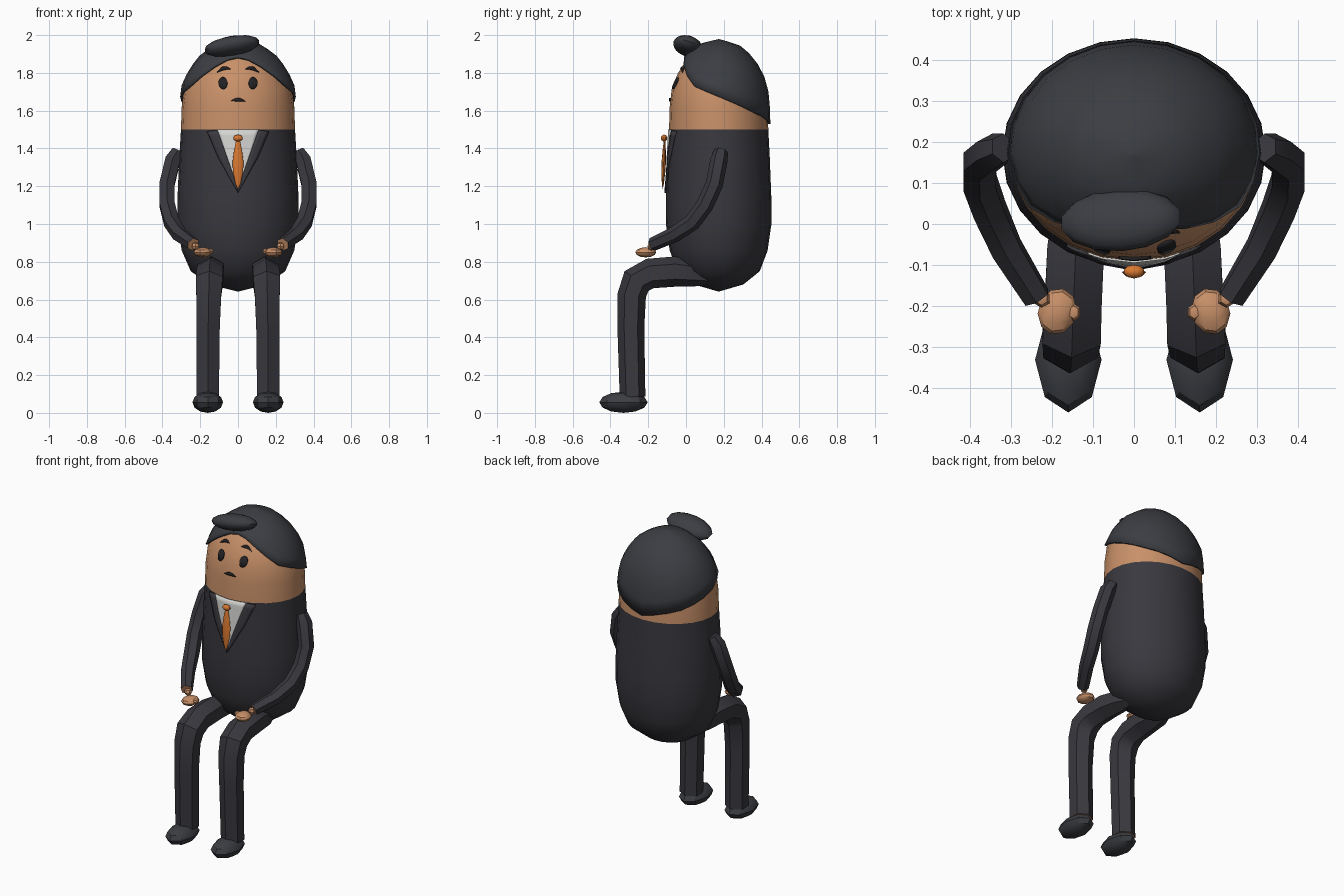
import bpy, bmesh, math
from mathutils import Vector, Matrix
from mathutils.bvhtree import BVHTree

if "Cube" in bpy.data.objects:
    bpy.data.objects.remove(bpy.data.objects["Cube"])


def material(name, rgb):
    m = bpy.data.materials.new(name)
    m.diffuse_color = (*rgb, 1)
    m.use_nodes = True
    m.node_tree.nodes["Principled BSDF"].inputs["Base Color"].default_value = m.diffuse_color
    return m


SUIT = material("charcoal suit", (0.040, 0.040, 0.049))
HAIR = material("dark hair", (0.045, 0.047, 0.055))
SKIN = material("tan skin", (0.58, 0.28, 0.14))
SHIRT = material("pale shirt", (0.66, 0.66, 0.64))
TIE = material("orange tie", (0.70, 0.19, 0.03))
INK = material("near black", (0.016, 0.016, 0.019))


def finish(name, bm, mats, angle=35, fix=True):
    if fix:
        bmesh.ops.recalc_face_normals(bm, faces=bm.faces)
    me = bpy.data.meshes.new(name)
    bm.to_mesh(me)
    bm.free()
    for m in mats:
        me.materials.append(m)
    me.shade_smooth()
    me.set_sharp_from_angle(angle=math.radians(angle))
    ob = bpy.data.objects.new(name, me)
    bpy.context.collection.objects.link(ob)
    return ob


def loft(bm, rings):
    """Skin a list of closed rings, closing both ends."""
    vs = [[bm.verts.new(p) for p in r] for r in rings]
    n = len(vs[0])
    for a, b in zip(vs, vs[1:]):
        for i in range(n):
            bm.faces.new((a[i], a[(i + 1) % n], b[(i + 1) % n], b[i]))
    return vs


def ellipsoid(name, c, r, mat, seg=10, rings=7, rot=(0, 0, 0), angle=35):
    bm = bmesh.new()
    bmesh.ops.create_uvsphere(bm, u_segments=seg, v_segments=rings, radius=1)
    m = Matrix.Translation(c)
    for a, ax in zip(rot, "XYZ"):
        m = m @ Matrix.Rotation(math.radians(a), 4, ax)
    bm.transform(m @ Matrix.Diagonal((*r, 1)))
    return finish(name, bm, [mat], angle)


def tube(name, pts, mats, sides=6):
    """Sweep (x, y, z, radius) points; the far end cap takes the second material."""
    P = [Vector(p[:3]) for p in pts]
    rings = []
    for i, p in enumerate(P):
        t = (P[min(i + 1, len(P) - 1)] - P[max(i - 1, 0)]).normalized()
        s = (Vector((1, 0, 0)) - t * t.x).normalized()
        n = t.cross(s)
        rings.append([p + pts[i][3] * (n * math.cos(a) + s * math.sin(a))
                      for a in (2 * math.pi * k / sides for k in range(sides))])
    bm = bmesh.new()
    vs = loft(bm, rings)
    bm.faces.new(vs[0])
    bm.faces.new(vs[-1]).material_index = 1
    return finish(name, bm, mats)


# Body and head: one egg-shaped lathe, skin above the collar line
SEG, CY, RATIO, COLLAR = 24, 0.173, 0.87, 1.5
PROFILE = [(0, .642), (.15, .68), (.25, .75), (.298, .86), (.321, 1.0), (.32, 1.15),
           (.311, 1.35), (.302, COLLAR), (.298, 1.62), (.285, 1.72), (.247, 1.80),
           (.195, 1.87), (.11, 1.935), (0, 1.96)]


def oval(r, z):
    return [(r * math.sin(a), CY - RATIO * r * math.cos(a), z)
            for a in (2 * math.pi * k / SEG for k in range(SEG))]


bm = bmesh.new()
loft(bm, [oval(r, z) for r, z in PROFILE])
bmesh.ops.remove_doubles(bm, verts=bm.verts, dist=1e-5)
for f in bm.faces:
    f.material_index = int(f.calc_center_median().z > COLLAR)
surface = BVHTree.FromBMesh(bm)
finish("body", bm, [SUIT, SKIN], 50)


# Hair cap: follows the head, with a hairline that drops towards the back
def interp(table, x):
    for (x0, y0), (x1, y1) in zip(table, table[1:]):
        if x <= x1:
            return y0 + (y1 - y0) * (x - x0) / (x1 - x0)
    return table[-1][1]


HAIRLINE = [(0, 1.885), (20, 1.868), (40, 1.805), (60, 1.73), (90, 1.675), (135, 1.59), (180, 1.53)]
HEAD = [(z, r) for r, z in PROFILE]
rings = []
for j in range(9):
    t = j / 8
    ring = []
    for k in range(SEG):
        deg = 360 * k / SEG
        zb = interp(HAIRLINE, min(deg, 360 - deg))
        z = zb + (1.979 - zb) * math.sin(t * math.pi / 2)
        r = interp(HEAD, z - 0.018) + 0.013 * (1 - t ** 4)
        a = math.radians(deg)
        ring.append((r * math.sin(a), CY - RATIO * r * math.cos(a), z))
    rings.append(ring)
bm = bmesh.new()
loft(bm, rings)
bmesh.ops.remove_doubles(bm, verts=bm.verts, dist=1e-4)
hair = finish("hair_cap", bm, [HAIR], 50)
mod = hair.modifiers.new("thickness", "SOLIDIFY")
mod.thickness, mod.offset = 0.012, -1
ellipsoid("hair_quiff", (-0.032, 0.01, 1.942), (0.15, 0.08, 0.05), HAIR, 14, 8, (-18, -10, 0), 50)


# Thin plates projected on the front of the body, spanning two edge curves
def plate(name, top, bottom, mat, off=0.006, n=8, m=6):
    bm = bmesh.new()
    grid = []
    for i in range(n + 1):
        a, b = Vector(top(i / n)), Vector(bottom(i / n))
        row = []
        for j in range(m + 1):
            x, z = a.lerp(b, j / m)
            hit = surface.ray_cast(Vector((x, -2, z)), Vector((0, 1, 0)))[0]
            row.append(bm.verts.new((x, hit.y - off, z)))
        grid.append(row)
    for i in range(n):
        for j in range(m):
            bm.faces.new((grid[i][j], grid[i][j + 1], grid[i + 1][j + 1], grid[i + 1][j]))
    bmesh.ops.remove_doubles(bm, verts=bm.verts, dist=1e-5)
    bm.normal_update()
    if sum(f.normal.y * f.calc_area() for f in bm.faces) > 0:
        bmesh.ops.reverse_faces(bm, faces=bm.faces)
    ob = finish(name, bm, [mat], 50, False)
    mod = ob.modifiers.new("thickness", "SOLIDIFY")
    mod.thickness, mod.offset = off, -1


def line(*pts):
    table = [[(i / (len(pts) - 1), p[c]) for i, p in enumerate(pts)] for c in (0, 1)]
    return lambda u: (interp(table[0], u), interp(table[1], u))


def disc(cx, cz, rx, rz, s):
    return lambda u: (cx - rx * math.cos(math.pi * u), cz + s * rz * math.sin(math.pi * u))


def stroke(x0, x1, z0, z1, bow, half):
    """Curved stroke, tapering to both ends."""
    return lambda u: (x0 + (x1 - x0) * u,
                      z0 + (z1 - z0) * u + (bow + half) * math.sin(math.pi * u))


# Shirt front, lapels, eyes, eyebrows and mouth
plate("shirt_front", line((-.112, 1.499), (.112, 1.499)), line((0, 1.19), (0, 1.19)), SHIRT, 0.005, 12, 10)
for s, side in ((-1, "left"), (1, "right")):
    plate(side + "_lapel", line((.11 * s, 1.498), (.055 * s, 1.345), (0, 1.19)),
          line((.165 * s, 1.49), (.105 * s, 1.35), (0, 1.165)), SUIT, 0.009, 10, 3)
    plate(side + "_eye", disc(.08 * s, 1.747, .023, .031, 1), disc(.08 * s, 1.747, .023, .031, -1), INK, 0.008, 12, 2)
    plate(side + "_eyebrow", stroke(.112 * s, .04 * s, 1.805, 1.822, .013, .008),
          stroke(.112 * s, .04 * s, 1.805, 1.822, .013, -.008), INK, 0.009, 8, 1)
plate("mouth", stroke(-.038, .042, 1.652, 1.649, .008, .009),
      stroke(-.038, .042, 1.652, 1.649, .008, -.009), INK, 0.008, 8, 1)

# Tie: knot and spindle-shaped blade
ellipsoid("tie_knot", (0, -0.116, 1.455), (0.026, 0.017, 0.018), TIE)
bm = bmesh.new()
loft(bm, [[(r * math.cos(a), -0.119 - (1.3 - z) * 0.04 + 0.4 * r * math.sin(a), z)
           for a in (math.pi * k / 4 for k in range(8))]
          for r, z in ((.001, 1.185), (.014, 1.215), (.027, 1.28), (.029, 1.33), (.021, 1.39), (.011, 1.44))])
finish("tie_blade", bm, [TIE])

# Limbs, one set per side
for s, side in ((-1, "left"), (1, "right")):
    tube(side + "_arm", [(.318 * s, .185, 1.385, .036), (.345 * s, .175, 1.34, .046),
                         (.376 * s, .15, 1.21, .046), (.375 * s, .10, 1.10, .046),
                         (.352 * s, .035, 1.01, .045), (.31 * s, -.06, .945, .042),
                         (.237 * s, -.178, .892, .036)], [SUIT, SKIN])
    ellipsoid(side + "_wrist", (.225 * s, -.182, .882), (.022, .022, .022), SKIN, 6, 4)
    ellipsoid(side + "_hand", (.187 * s, -.213, .85), (.047, .057, .027), SKIN, 10, 6, (0, 0, 15 * s))
    ellipsoid(side + "_thumb", (.147 * s, -.215, .856), (.018, .022, .016), SKIN, 6, 4)
    tube(side + "_leg", [(.125 * s, .14, .715, .035), (.135 * s, .05, .738, .07),
                         (.142 * s, -.06, .748, .08), (.148 * s, -.19, .738, .08),
                         (.152 * s, -.262, .698, .082), (.155 * s, -.288, .62, .076),
                         (.158 * s, -.292, .45, .071), (.16 * s, -.283, .085, .068)], [SUIT, SKIN])
    ellipsoid(side + "_shoe", (.16 * s, -.331, .056), (.081, .128, .056), HAIR, 8, 6)
